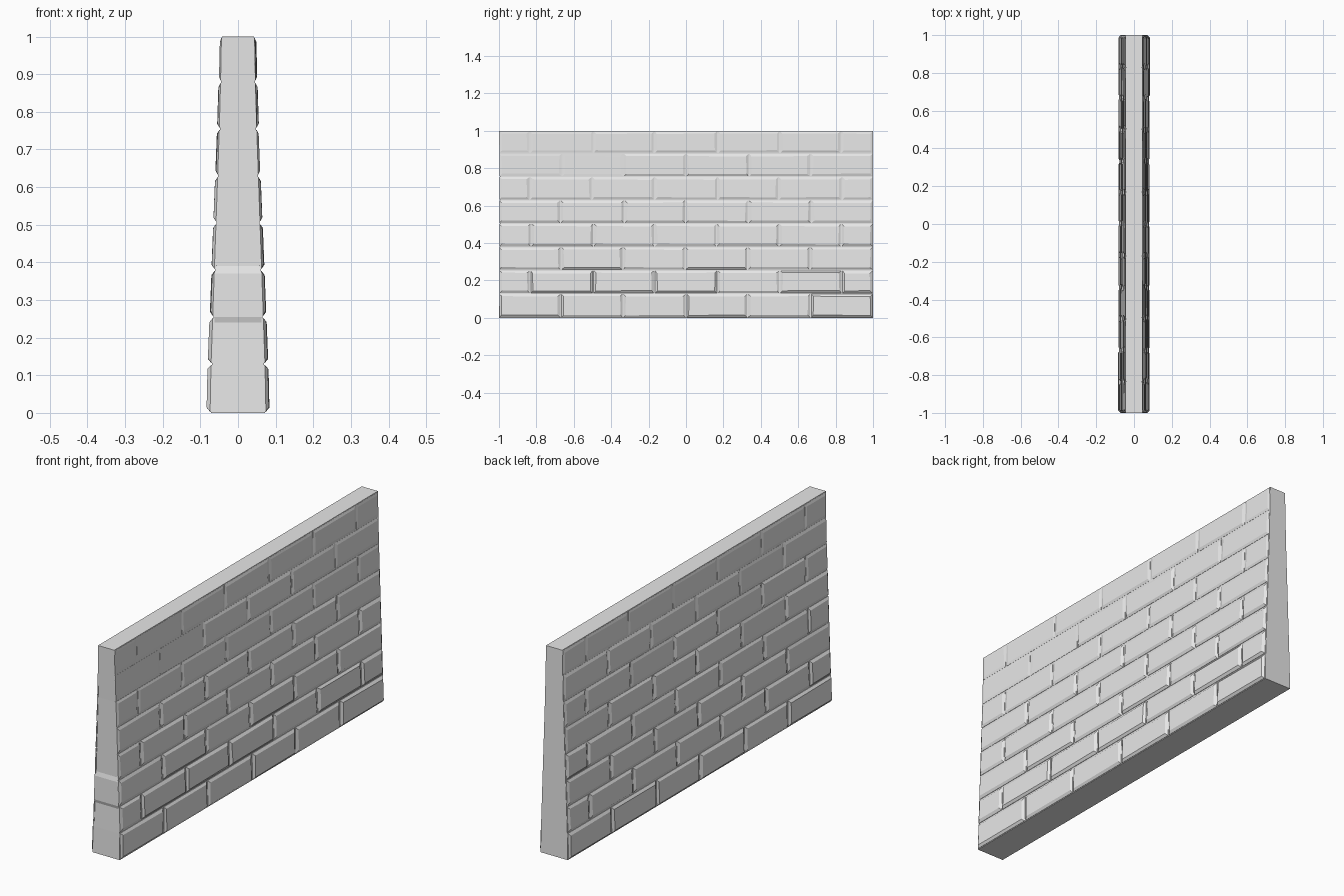
import bpy
import bmesh
import random

random.seed(7)

cube = bpy.data.objects.get("Cube")
if cube:
    bpy.data.objects.remove(cube, do_unlink=True)

stone = bpy.data.materials.new("pale_grey_stone")
stone.use_nodes = True
GREY = (0.8, 0.8, 0.8, 1)
stone.diffuse_color = GREY
stone.node_tree.nodes["Principled BSDF"].inputs["Base Color"].default_value = GREY

ROWS = 8
ROW_H = 1 / ROWS
BRICK = 1 / 3
# Half thickness of the wall at each row boundary, from the ground up
FACE = [0.083, 0.080, 0.075, 0.070, 0.065, 0.060, 0.055, 0.051, 0.048]


def half(z):
    i = min(int(z / ROW_H), ROWS - 1)
    t = z / ROW_H - i
    return FACE[i] * (1 - t) + FACE[i + 1] * t


def relief(z):
    return 0.011 - 0.006 * z


def finish(bm, name):
    bmesh.ops.recalc_face_normals(bm, faces=bm.faces)
    mesh = bpy.data.meshes.new(name)
    bm.to_mesh(mesh)
    bm.free()
    mesh.materials.append(stone)
    obj = bpy.data.objects.new(name, mesh)
    bpy.context.collection.objects.link(obj)


def loft(bm, rings):
    loops = [[bm.verts.new(p) for p in ring] for ring in rings]
    for a, b in zip(loops, loops[1:]):
        for i in range(len(a)):
            j = (i + 1) % len(a)
            bm.faces.new((a[i], a[j], b[j], b[i]))
    bm.faces.new(loops[0][::-1])
    bm.faces.new(loops[-1])


# Tapered mortar core, with a slightly proud course in the front end
bm = bmesh.new()
rings = []
for z, end in ((0, 1), (0.125, 0.997), (0.24, 0.993), (0.255, 0.998),
               (0.37, 0.998), (0.39, 0.993), (0.75, 0.995), (1, 1)):
    w = half(z) - relief(z)
    rings.append([(-w, -end, z), (w, -end, z), (w, 1, z), (-w, 1, z)])
loft(bm, rings)
finish(bm, "wall_core")


def add_brick(bm, side, y0, y1, z0, z1, worn):
    """One bevelled brick face following the slope of the wall."""
    gap, bevel = 0.003, 0.012
    lift = random.uniform(-0.0015, 0.001) - (0.003 if worn else 0)
    rings = []
    for inset, height in ((gap, -0.003), (gap, 0.2), (gap + bevel, 1)):
        a, b = max(y0 + inset, -1 + inset / 2), min(y1 - inset, 1 - inset / 2)
        ring = []
        for y, z in ((a, z0 + inset), (b, z0 + inset),
                     (b, z1 - inset), (a, z1 - inset)):
            if height == 1:
                y += random.uniform(-0.003, 0.003)
                z += random.uniform(-0.002, 0.002)
                x = half(z) + lift
            else:
                x = half(z) - relief(z) * (1 - max(height, 0)) + min(height, 0)
            ring.append((side * x, y, z))
        rings.append(ring)
    loft(bm, rings)


# Running-bond brick faces on both sides
for side, name in ((1, "left_bricks"), (-1, "right_bricks")):
    bm = bmesh.new()
    for row in range(ROWS):
        z0 = row * ROW_H + (0.005 if row else 0)
        z1 = min((row + 1) * ROW_H + 0.005, 1)
        shift = BRICK / 2 if row % 2 else 0
        joints = [-1 - shift + i * BRICK for i in range(8 if row % 2 else 7)]
        joints = [max(-1, min(1, y)) for y in joints]
        joints = [y + random.uniform(-0.005, 0.005) if abs(y) < 0.99 else y
                  for y in joints]
        for y0, y1 in zip(joints, joints[1:]):
            worn = side > 0 and row >= 6 and y1 < -0.3
            add_brick(bm, side, y0, y1, z0, z1, worn)
    finish(bm, name)
